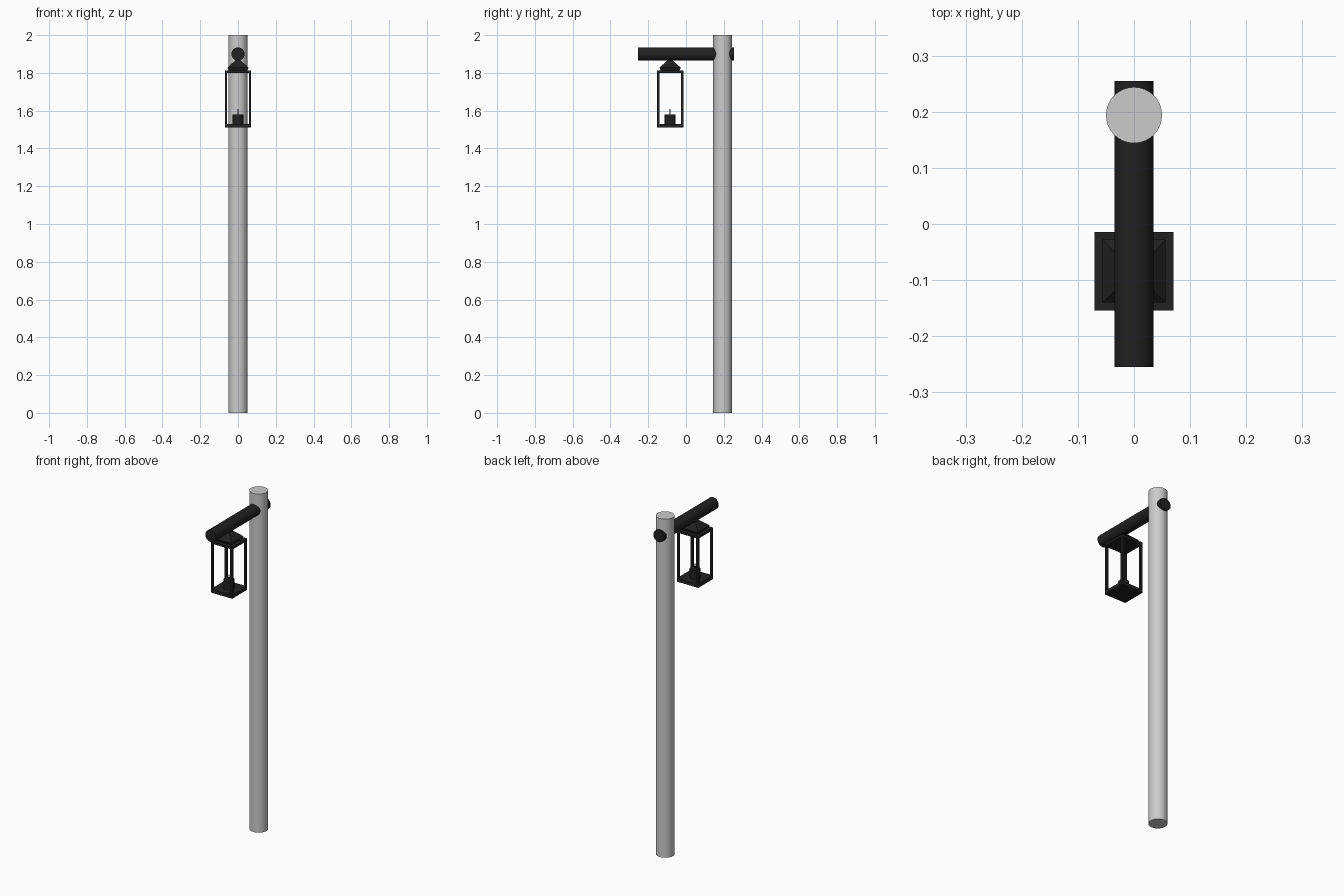
import bpy, math

if "Cube" in bpy.data.objects:
    bpy.data.objects.remove(bpy.data.objects["Cube"])

LX, LY = 0.0, -0.084          # lantern centre
dark = bpy.data.materials.new("dark_metal")
dark.diffuse_color = (0.015, 0.015, 0.015, 1)
dark.use_nodes = True
dark.node_tree.nodes["Principled BSDF"].inputs["Base Color"].default_value = dark.diffuse_color


def finish(name, mat=dark, smooth=False):
    ob = bpy.context.object
    ob.name = name
    if mat:
        ob.data.materials.append(mat)
    if smooth:
        bpy.ops.object.shade_smooth_by_angle(angle=math.radians(40))
    return ob


def box(name, x, y, z0, z1, sx, sy):
    bpy.ops.mesh.primitive_cube_add(size=1, location=(x, y, (z0 + z1) / 2))
    bpy.context.object.scale = (sx, sy, z1 - z0)
    bpy.ops.object.transform_apply(location=False, rotation=False, scale=True)
    return finish(name)


def rod(name, r, length, loc, rot=(0, 0, 0), mat=dark):
    bpy.ops.mesh.primitive_cylinder_add(vertices=32, radius=r, depth=length,
                                        location=loc, rotation=rot)
    return finish(name, mat, True)


def frustum(name, h0, h1, z0, z1):
    # square tapered block, h0 / h1 are half widths
    bpy.ops.mesh.primitive_cone_add(vertices=4, radius1=h0 * math.sqrt(2),
                                    radius2=h1 * math.sqrt(2), depth=z1 - z0,
                                    location=(LX, LY, (z0 + z1) / 2),
                                    rotation=(0, 0, math.pi / 4))
    return finish(name)


# Post and horizontal arm running through it
rod("post", 0.05, 2.0, (0, 0.194, 1.0), mat=None)
rod("arm", 0.035, 0.51, (0, 0, 1.9), (math.pi / 2, 0, 0))

# Lantern base, corner bars and top plate
box("lantern_base", LX, LY, 1.51, 1.53, 0.14, 0.14)
for sx in (-1, 1):
    for sy in (-1, 1):
        box("lantern_corner_bar", LX + sx * 0.0635, LY + sy * 0.0635,
            1.53, 1.80, 0.013, 0.013)
box("lantern_top_plate", LX, LY, 1.80, 1.813, 0.14, 0.14)

# Stepped roof reaching up into the arm
frustum("roof_step", 0.05, 0.056, 1.813, 1.828)
frustum("roof", 0.056, 0.004, 1.828, 1.875)

# Candle and wick
rod("candle", 0.029, 0.05, (LX, LY, 1.555))
rod("wick", 0.003, 0.028, (LX, LY, 1.594))
